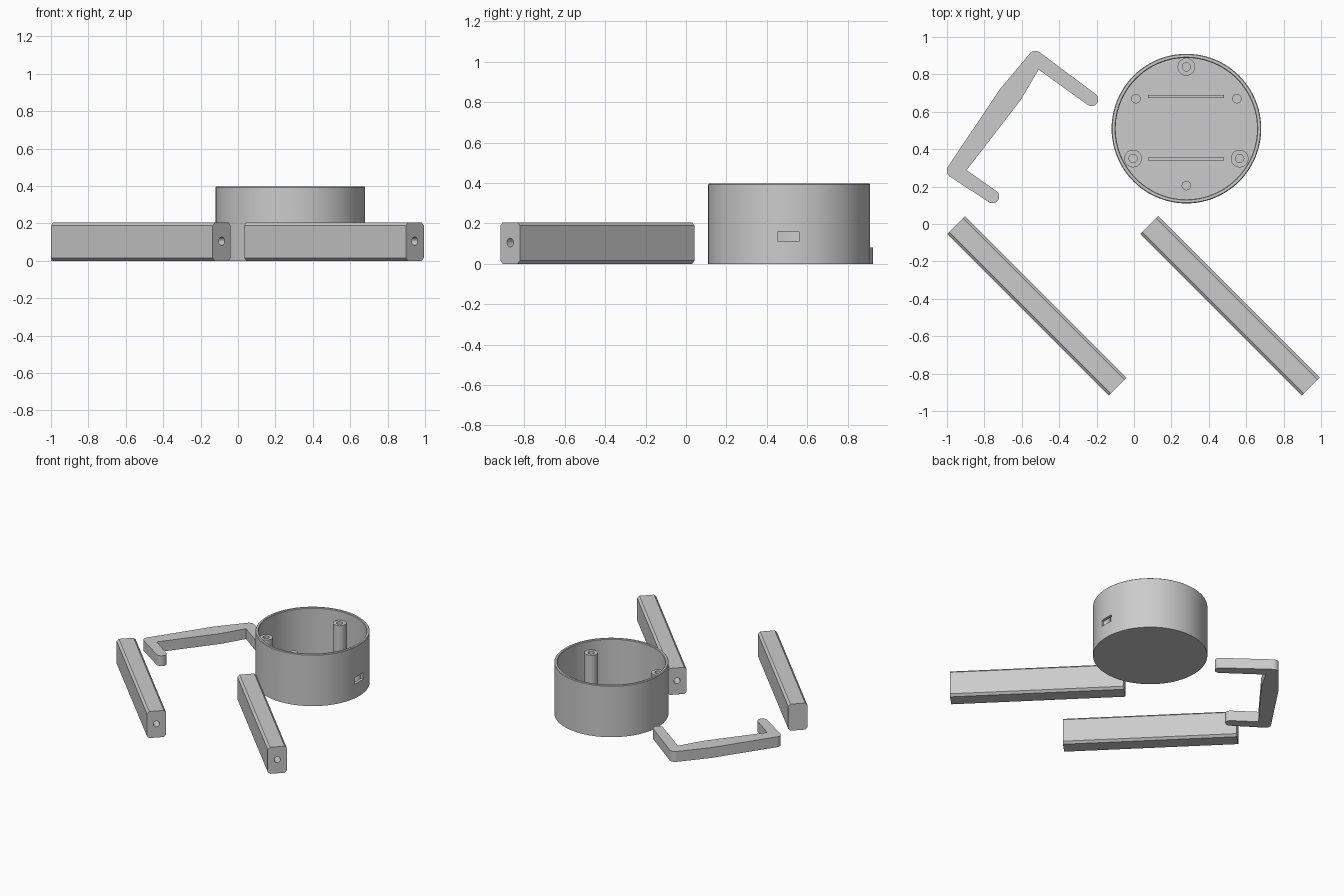
import bpy, bmesh, math
from mathutils import Matrix, Vector

if "Cube" in bpy.data.objects:
    bpy.data.objects.remove(bpy.data.objects["Cube"])

grey = bpy.data.materials.new("light grey")
grey.diffuse_color = (0.6, 0.6, 0.6, 1)
grey.use_nodes = True
grey.node_tree.nodes["Principled BSDF"].inputs["Base Color"].default_value = grey.diffuse_color


def finish(bm, name):
    bmesh.ops.recalc_face_normals(bm, faces=bm.faces)
    mesh = bpy.data.meshes.new(name)
    bm.to_mesh(mesh)
    bm.free()
    ob = bpy.data.objects.new(name, mesh)
    mesh.materials.append(grey)
    bpy.context.collection.objects.link(ob)
    return ob


def prism(name, pts, z0, z1, matrix=None):
    """Extrude a flat outline from z0 to z1."""
    bm = bmesh.new()
    face = bm.faces.new([bm.verts.new((x, y, z0)) for x, y in pts])
    ext = bmesh.ops.extrude_face_region(bm, geom=[face])["geom"]
    bmesh.ops.translate(bm, vec=(0, 0, z1 - z0),
                        verts=[v for v in ext if isinstance(v, bmesh.types.BMVert)])
    if matrix:
        bm.transform(matrix)
    return finish(bm, name)


def lathe(name, profile, loc, steps=48):
    """Revolve an (r, z) profile around a vertical axis."""
    bm = bmesh.new()
    vs = [bm.verts.new((r, 0, z)) for r, z in profile]
    edges = [bm.edges.new(p) for p in zip(vs, vs[1:])]
    bmesh.ops.spin(bm, geom=vs + edges, axis=(0, 0, 1), cent=(0, 0, 0),
                   angle=math.tau, steps=steps)
    bmesh.ops.remove_doubles(bm, verts=bm.verts, dist=1e-5)
    bmesh.ops.translate(bm, vec=(*loc, 0), verts=bm.verts)
    return finish(bm, name)


def arc(c, r, a0, a1, n=12):
    return [(c[0] + r * math.cos(math.radians(a0 + (a1 - a0) * i / n)),
             c[1] + r * math.sin(math.radians(a0 + (a1 - a0) * i / n)))
            for i in range(n + 1)]


def rod(name, center, direction, radius, length):
    """Round cutter along any direction."""
    rot = Vector(direction).to_track_quat('Z', 'Y').to_matrix().to_4x4()
    return prism(name, arc((0, 0), radius, 0, 345, 23), -length / 2, length / 2,
                 Matrix.Translation(center) @ rot)


def cut(ob, cutters):
    for c in cutters:
        c.hide_render = True
        c.hide_viewport = True
        m = ob.modifiers.new("cut", 'BOOLEAN')
        m.operation = 'DIFFERENCE'
        m.solver = 'EXACT'
        m.object = c
    bpy.context.view_layer.update()
    mesh = bpy.data.meshes.new_from_object(
        ob.evaluated_get(bpy.context.evaluated_depsgraph_get()))
    ob.modifiers.clear()
    ob.data = mesh
    for c in cutters:
        bpy.data.objects.remove(c)


def smooth(ob):
    bpy.ops.object.select_all(action='DESELECT')
    ob.select_set(True)
    bpy.context.view_layer.objects.active = ob
    bpy.ops.object.shade_smooth_by_angle(angle=math.radians(30))


# Round housing with a cable hole in front and a socket slot on the right
cx, cy, floor = 0.28, 0.51, 0.02
housing = lathe("housing", [(0, 0), (0.4, 0), (0.4, 0.393), (0.396, 0.397), (0.382, 0.397),
                            (0.378, 0.393), (0.378, floor), (0, floor)], (cx, cy), 96)
slot = prism("slot_cutter", [(cx + 0.3, 0.455), (cx + 0.5, 0.455),
                             (cx + 0.5, 0.56), (cx + 0.3, 0.56)], 0.11, 0.16)
cut(housing, [rod("hole_cutter", (cx, cy - 0.4, 0.25), (0, 1, 0), 0.028, 0.2), slot])
smooth(housing)

# Tall screw posts with blind holes, and short solid pegs
for x, y in ((0.28, 0.84), (-0.005, 0.35), (0.565, 0.35)):
    smooth(lathe("screw_post", [(0.047, floor), (0.047, 0.33), (0.022, 0.33),
                                (0.022, 0.06), (0, 0.06)], (x, y)))
for x, y in ((0.01, 0.67), (0.55, 0.67), (0.28, 0.205)):
    smooth(lathe("short_peg", [(0.025, floor), (0.025, 0.1), (0, 0.1)], (x, y)))

# Thin ribs on the housing floor
for y in (0.683, 0.347):
    prism("floor_rib", [(0.075, y - 0.008), (0.482, y - 0.008),
                        (0.482, y + 0.008), (0.075, y + 0.008)], floor - 0.005, 0.06)

# Two chamfered diagonal legs with a screw hole in each end
L, w, h, c = 1.222, 0.068, 0.205, 0.016
section = [(w - c, 0), (w, c), (w, h - c), (w - c, h),
           (c - w, h), (-w, h - c), (-w, c), (c - w, 0)]
along = Vector((1, -1, 0)).normalized()
for mid in ((-0.519, -0.438, 0), (0.513, -0.438, 0)):
    mid = Vector(mid)
    side = Vector((1, 1, 0)).normalized()
    frame = Matrix((side, (0, 0, 1), along)).transposed().to_4x4()
    leg = prism("leg", section, -L / 2, L / 2, Matrix.Translation(mid) @ frame)
    cut(leg, [rod("screw_cutter", mid + along * s * L / 2 + Vector((0, 0, 0.105)),
                  along, 0.022, 0.4) for s in (-1, 1)])
    smooth(leg)

# Bent clamp arm with rounded corners, widened around its pivot hole
outline = (arc((-0.757, 0.147), 0.036, 415.6, 235.6) + arc((-0.96, 0.286), 0.04, 235.6, 143.9)
           + [(-0.716, 0.722)] + arc((-0.527, 0.885), 0.04, 144.7, 53.9)
           + arc((-0.227, 0.666), 0.036, 53.9, -126.1)
           + [(-0.51, 0.826), (-0.605, 0.664), (-0.895, 0.288)])
clamp = prism("clamp_arm", outline, 0, 0.08)
cut(clamp, [rod("pivot_cutter", (-0.668, 0.69, 0.04), (0, 0, 1), 0.02, 0.3)])
smooth(clamp)
